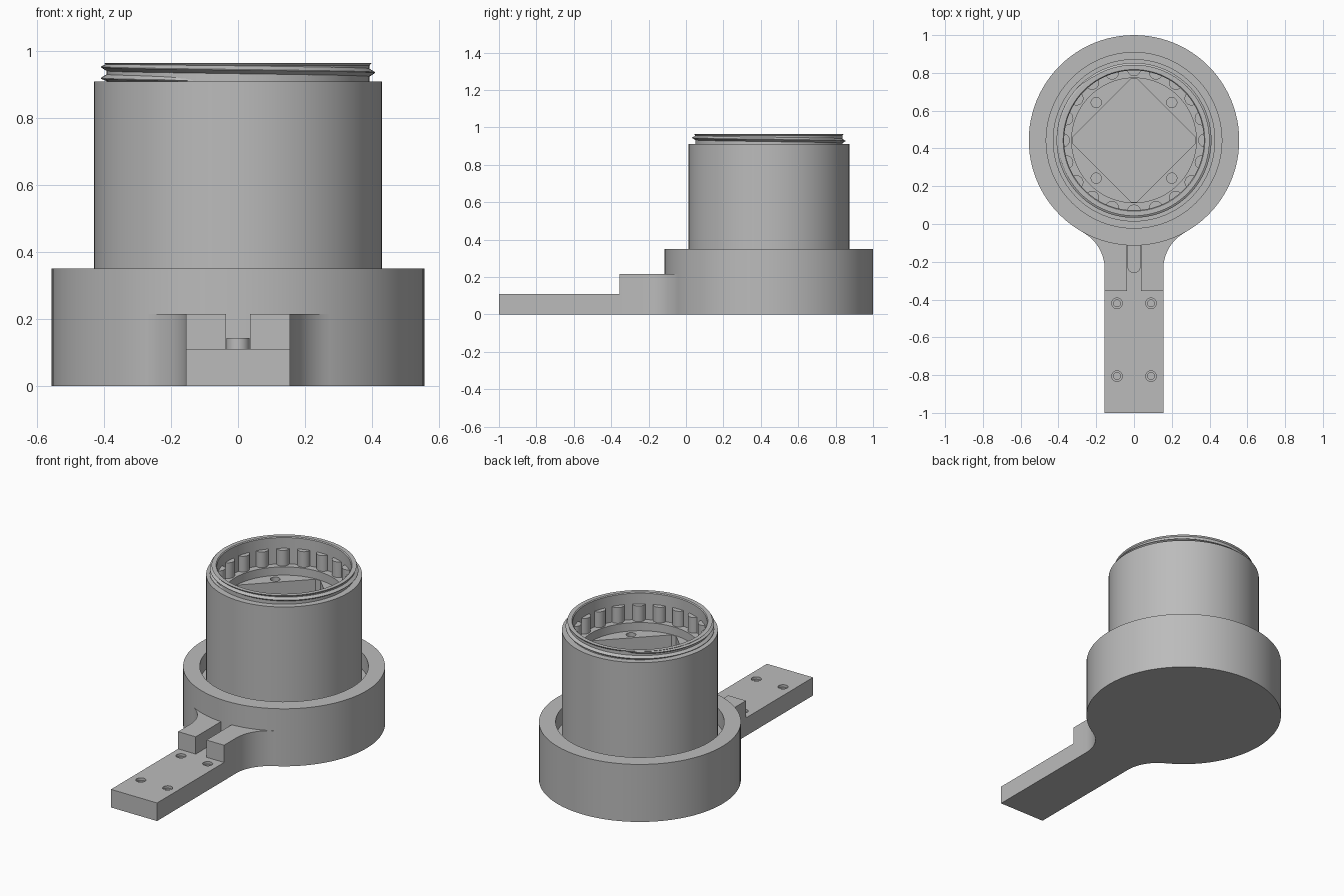
import bpy, bmesh, math
from mathutils import Vector

cube = bpy.data.objects.get("Cube")
if cube:
    bpy.data.objects.remove(cube, do_unlink=True)

CY = 0.443          # axis of the round housing
BASE_R = 0.557
HALF_W = 0.155      # half width of the handle

grey = bpy.data.materials.new("plain grey")
grey.use_nodes = True
grey.diffuse_color = (0.5, 0.5, 0.5, 1)
grey.node_tree.nodes["Principled BSDF"].inputs["Base Color"].default_value = (0.5, 0.5, 0.5, 1)


def finish(name, bm):
    bmesh.ops.recalc_face_normals(bm, faces=bm.faces)
    mesh = bpy.data.meshes.new(name)
    bm.to_mesh(mesh)
    bm.free()
    mesh.materials.append(grey)
    obj = bpy.data.objects.new(name, mesh)
    bpy.context.collection.objects.link(obj)
    return obj


def select(obj):
    bpy.ops.object.select_all(action="DESELECT")
    obj.select_set(True)
    bpy.context.view_layer.objects.active = obj


def smooth(obj):
    select(obj)
    bpy.ops.object.shade_smooth_by_angle(angle=math.radians(30))


def lathe(name, profile, steps=96):
    bm = bmesh.new()
    verts = [bm.verts.new((r, CY, z)) for r, z in profile]
    edges = [bm.edges.new(pair) for pair in zip(verts, verts[1:])]
    bmesh.ops.spin(bm, geom=verts + edges, cent=(0, CY, 0), axis=(0, 0, 1),
                   angle=math.tau, steps=steps)
    bmesh.ops.remove_doubles(bm, verts=bm.verts, dist=0.0001)
    return finish(name, bm)


def prism(name, outline, z0, z1):
    bm = bmesh.new()
    face = bm.faces.new([bm.verts.new((x, y, z0)) for x, y in outline])
    top = bmesh.ops.extrude_face_region(bm, geom=[face])["geom"]
    bmesh.ops.translate(bm, vec=(0, 0, z1 - z0),
                        verts=[v for v in top if isinstance(v, bmesh.types.BMVert)])
    return finish(name, bm)


def disc(x, y, r, n=32):
    return [(x + r * math.cos(math.tau * i / n), y + r * math.sin(math.tau * i / n))
            for i in range(n)]


def box(x0, x1, y0, y1):
    return [(x0, y0), (x1, y0), (x1, y1), (x0, y1)]


def cut(obj, cutters):
    for cutter in cutters:
        select(obj)
        mod = obj.modifiers.new("cut", "BOOLEAN")
        mod.operation = "DIFFERENCE"
        mod.solver = "EXACT"
        mod.object = cutter
        bpy.ops.object.modifier_apply(modifier=mod.name)
        bpy.data.objects.remove(cutter, do_unlink=True)


# Round base, tall sleeve, threaded neck core and stepped bore in one turned body
housing = lathe("housing", [
    (0, 0), (BASE_R, 0), (BASE_R, 0.35), (0.465, 0.35), (0.465, 0.25), (0.43, 0.25),
    (0.43, 0.91), (0.393, 0.91), (0.393, 0.957), (0.4, 0.965), (0.375, 0.965),
    (0.37, 0.96), (0.37, 0.8), (0.33, 0.8), (0.33, 0.75), (0, 0.75)])

# Square pocket with clipped corners, and four blind screw holes around it
tip, clip = 0.326, 0.016
pocket = []
for k in range(4):
    a = k * math.pi / 2
    for s in (-clip, clip):
        pocket.append((tip * math.cos(a) - s * math.sin(a),
                       CY + tip * math.sin(a) + s * math.cos(a)))
cut(housing, [prism("pocket_cutter", pocket, 0.1, 0.85)] +
    [prism("screw_cutter", disc(sx * 0.2, CY + sy * 0.2, 0.027), 0.6, 0.85)
     for sx in (-1, 1) for sy in (-1, 1)])
smooth(housing)

# Grip posts standing on the ledge inside the bore
for i in range(20):
    a = math.tau * i / 20
    post = prism("grip_post", disc(0.377 * math.cos(a), CY + 0.377 * math.sin(a), 0.037),
                 0.8, 0.895)
    # keep the post within the wall
    for v in post.data.vertices:
        d = Vector((v.co.x, v.co.y - CY))
        if d.length > 0.38:
            d *= 0.38 / d.length
            v.co.x, v.co.y = d.x, d.y + CY
    smooth(post)

# Helical thread ridge, fading out at both ends
bm = bmesh.new()
rows, pitch, n = [], 0.034, 140
for i in range(n + 1):
    deg = 250 - 500 * i / n
    a = math.radians(deg)
    z = 0.919 + (180 - deg) / 360 * pitch
    fade = min(1, i / 8, (n - i) / 8)
    section = [(0.388, -0.015), (0.393 + 0.017 * fade, -0.001),
               (0.393 + 0.017 * fade, 0.001), (0.388, 0.015)]
    rows.append([bm.verts.new((r * math.cos(a), CY + r * math.sin(a),
                               min(max(z + dz, 0.908), 0.9645))) for r, dz in section])
for p, q in zip(rows, rows[1:]):
    for j in range(4):
        k = (j + 1) % 4
        bm.faces.new((p[j], p[k], q[k], q[j]))
bm.faces.new(rows[0])
bm.faces.new(rows[-1])
smooth(finish("thread", bm))

# Flared neck block joining the base to the handle
flare_r, flare_y, swing = 0.223, -0.24, math.radians(61)
side = [(HALF_W, -0.355)]
for i in range(17):
    a = math.pi - swing * i / 16
    side.append((HALF_W + flare_r + flare_r * math.cos(a), flare_y + flare_r * math.sin(a)))
side.append((0.25, 0.0))
neck = prism("neck_block", side + [(-x, y) for x, y in reversed(side)], 0, 0.215)
cut(neck, [prism("slot_cutter", box(-0.036, 0.036, -0.4, -0.06), 0.11, 0.3)])
smooth(neck)

# Raised round-nosed step in the cable slot
nose = [(0.035 * math.cos(a), -0.225 + 0.035 * math.sin(a))
        for a in [math.pi + math.pi * i / 16 for i in range(17)]]
smooth(prism("slot_step", nose + [(0.035, -0.08), (-0.035, -0.08)], 0.1, 0.143))

# Flat handle with four stepped blind holes
handle = prism("handle", box(-HALF_W, HALF_W, -1, -0.355), 0, 0.11)
holes = []
for x in (-0.09, 0.09):
    for y in (-0.42, -0.805):
        holes.append(prism("bore_cutter", disc(x, y, 0.028), 0.095, 0.2))
        holes.append(prism("pilot_cutter", disc(x, y, 0.018), 0.03, 0.2))
cut(handle, holes)
smooth(handle)
